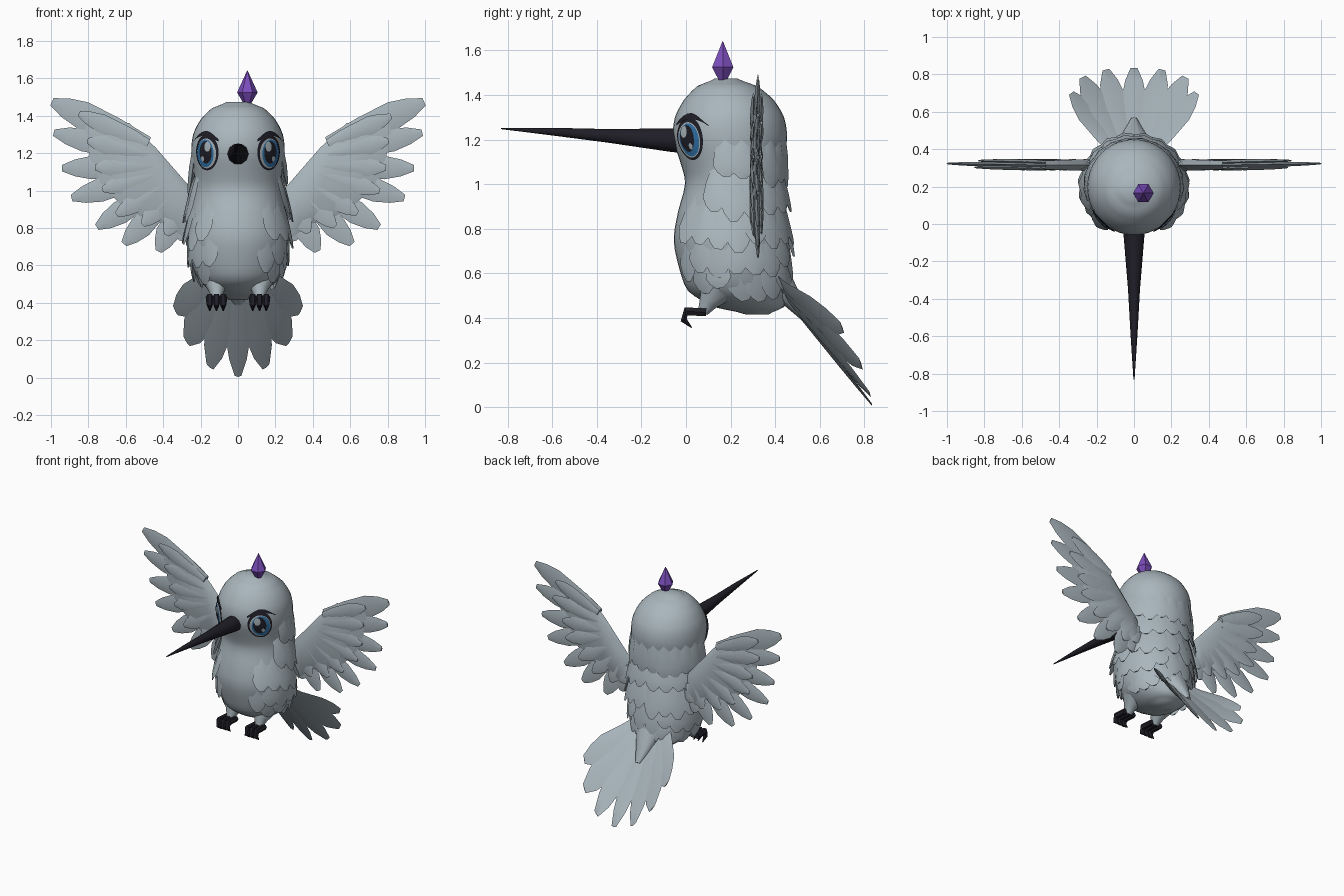
import bpy, bmesh, math, random
from mathutils import Vector

random.seed(4)
cube = bpy.data.objects.get("Cube")
if cube:
    bpy.data.objects.remove(cube)


def material(name, rgb):
    m = bpy.data.materials.new(name)
    m.use_nodes = True
    m.diffuse_color = (*rgb, 1)
    m.node_tree.nodes["Principled BSDF"].inputs["Base Color"].default_value = (*rgb, 1)
    return m


plumage = material("plumage_grey", (0.40, 0.47, 0.51))
charcoal = material("charcoal", (0.014, 0.013, 0.02))
purple = material("crest_purple", (0.2, 0.075, 0.5))
blue = material("iris_blue", (0.03, 0.17, 0.4))


def finish(bm, name, mats, angle=45, recalc=True):
    if recalc:
        bmesh.ops.recalc_face_normals(bm, faces=bm.faces)
    mesh = bpy.data.meshes.new(name)
    bm.to_mesh(mesh)
    bm.free()
    for m in mats:
        mesh.materials.append(m)
    if angle:
        mesh.shade_smooth()
        mesh.set_sharp_from_angle(angle=math.radians(angle))
    obj = bpy.data.objects.new(name, mesh)
    bpy.context.collection.objects.link(obj)
    return obj


def loft(bm, rings):
    """Skin a list of point rings and cap both ends."""
    loops = [[bm.verts.new(p) for p in ring] for ring in rings]
    for a, b in zip(loops, loops[1:]):
        for i in range(len(a)):
            j = (i + 1) % len(a)
            bm.faces.new((a[i], a[j], b[j], b[i]))
    bm.faces.new(loops[0][::-1])
    bm.faces.new(loops[-1])


def tube(bm, points, radii, sides):
    """Round tube along a path lying in a plane of constant x."""
    pts = [Vector(p) for p in points]
    rings = []
    for i, p in enumerate(pts):
        d = (pts[min(i + 1, len(pts) - 1)] - pts[max(i - 1, 0)]).normalized()
        side = Vector((1, 0, 0))
        up = d.cross(side)
        angles = [math.tau * k / sides for k in range(sides)]
        rings.append([p + (side * math.cos(t) + up * math.sin(t)) * radii[i] for t in angles])
    loft(bm, rings)


def blade(bm, root, tip, width, thick, normal):
    """Feather: a blade with a diamond section and a blunt narrow tip."""
    root, tip, normal = Vector(root), Vector(tip), Vector(normal)
    side = (tip - root).cross(normal).normalized() * width / 2
    lift = normal.normalized() * thick / 2
    rings = []
    for t, w, h in ((0, .5, .8), (.35, .85, 1), (.68, 1, .8), (.86, .72, .6), (1, .28, .3)):
        c = root.lerp(tip, t)
        rings.append([c + side * w, c + lift * h, c - side * w, c - lift * h])
    loft(bm, rings)


# Body profile: height, centre y, half depth, half width
PROFILE = [(.415, .32, .05, .05), (.45, .28, .16, .13), (.52, .23, .22, .21),
           (.62, .215, .245, .25), (.75, .2, .255, .27), (.88, .205, .24, .255),
           (1.0, .21, .215, .235), (1.08, .205, .225, .235), (1.2, .198, .255, .25),
           (1.3, .195, .245, .24), (1.38, .192, .2, .2), (1.44, .185, .135, .14),
           (1.475, .18, .05, .06)]


def section(z):
    """Smoothly interpolated body section at a height."""
    n = len(PROFILE)
    z = min(max(z, PROFILE[0][0]), PROFILE[-1][0])
    i = max(k for k in range(n - 1) if PROFILE[k][0] <= z)
    p0, p1, p2, p3 = (PROFILE[min(max(i + k, 0), n - 1)] for k in (-1, 0, 1, 2))
    t = (z - p1[0]) / (p2[0] - p1[0])
    return [.5 * (2 * b + (c - a) * t + (2 * a - 5 * b + 4 * c - d) * t ** 2
                  + (3 * b - a - 3 * c + d) * t ** 3)
            for a, b, c, d in zip(p0[1:], p1[1:], p2[1:], p3[1:])]


def surface(z, a, off=0):
    """Point on the body; the angle runs from the front towards +x."""
    yc, ry, rx = section(z)
    return Vector(((rx + off) * math.sin(a), yc - (ry + off) * math.cos(a), z))


# Body and head
bm = bmesh.new()
heights = [a[0] + (b[0] - a[0]) * k / 3 for a, b in zip(PROFILE, PROFILE[1:]) for k in range(3)]
heights.append(PROFILE[-1][0])
loft(bm, [[surface(z, math.tau * k / 40) for k in range(40)] for z in heights])
finish(bm, "body", [plumage], 60)

# Rows of body feathers: root height, tip height, first angle, count per side, tip lift
bm = bmesh.new()
ROWS = [(1.2, 1.0, 1.35, 6, .03), (1.08, .85, 1.15, 6, .03), (.95, .7, .6, 8, .03),
        (.8, .59, .5, 8, .025), (.68, .5, .8, 7, .03)]
for top, low, first, count, lift in ROWS:
    for s in (-1, 1):
        for k in range(count):
            a = s * (first + (math.pi - first) * (k + .4) / count)
            tip = low + random.uniform(-.03, .04)
            normal = (math.sin(a), -math.cos(a), 0)
            blade(bm, surface(top, a, -.012), surface(tip, a, lift), .12, .03, normal)
finish(bm, "body_feathers", [plumage])

# Wings: a lens-shaped panel, long flight feathers and two covert layers
PANEL = [(.18, .8), (.24, 1.0), (.44, 1.23), (.58, 1.36), (.8, 1.41), (.82, 1.31), (.79, 1.17),
         (.73, 1.03), (.63, .93), (.5, .85), (.38, .82), (.28, .74)]
TIPS = [(.995, 1.475), (.985, 1.31), (.94, 1.12), (.89, .96), (.755, .805), (.61, .715),
        (.425, .675), (.3, .73)]
ROOTS = [(.48, 1.25), (.48, 1.19), (.45, 1.13), (.42, 1.09), (.38, 1.04), (.33, 1.0),
         (.28, .97), (.24, .93)]
WING_Y = .315
for s, name in ((1, "left_wing"), (-1, "right_wing")):
    bm = bmesh.new()
    rim = [bm.verts.new((s * x, WING_Y, z)) for x, z in PANEL]
    for face in (-1, 1):
        inner = [bm.verts.new((s * (x * .7 + .13), WING_Y + face * (.036 - .026 * x), z * .7 + .315))
                 for x, z in PANEL]
        for i in range(len(rim)):
            j = (i + 1) % len(rim)
            bm.faces.new((rim[i], rim[j], inner[j], inner[i]))
        bm.faces.new(inner)
    for i, (root, tip) in enumerate(zip(ROOTS, TIPS)):
        r = Vector((s * root[0], WING_Y, root[1]))
        t = Vector((s * tip[0], WING_Y + .008, tip[1]))
        blade(bm, r, t, .15 if i == 0 else .125, .03, (0, 1, 0))
        for face in (-1, 1):
            shift = Vector((0, face * .018, 0))
            for reach, width in ((.68, .1), (.42, .09)):
                end = r.lerp(t, reach + random.uniform(-.04, .04))
                blade(bm, r + shift * .8, end + shift, width, .028, (0, 1, 0))
    finish(bm, name, [plumage])

# Tail: a fan of feathers, sloped down and curled up at the sides
bm = bmesh.new()
for x, y, w in ((0, .835, .13), (.15, .825, .135), (.275, .785, .135), (.335, .7, .11)):
    for s in ((-1, 1) if x else (1,)):
        blade(bm, (s * x * .22, .36, 0), (s * x, y, 0), w, .035, (0, 0, 1))
for v in bm.verts:
    x, y = v.co.x, v.co.y
    v.co.z += .556 - 1.256 * (y - .4) + 1.6 * x * x
finish(bm, "tail", [plumage])

# Tail root blending the fan into the back
bm = bmesh.new()
tube(bm, [(0, .36, .62), (0, .44, .53), (0, .56, .37)], [.09, .06, .012], 10)
for v in bm.verts:
    v.co.x *= 1.5
finish(bm, "tail_root", [plumage], 60)

# Beak
bm = bmesh.new()
tube(bm, [(0, 0, 1.195), (0, -.07, 1.198), (0, -.35, 1.217), (0, -.6, 1.236), (0, -.83, 1.25)],
     [.06, .055, .032, .018, .003], 10)
finish(bm, "beak", [charcoal])

# Crest gem
bm = bmesh.new()
tube(bm, [(.05, .165, 1.465), (.05, .165, 1.525), (.05, .165, 1.642)], [.02, .055, .001], 6)
finish(bm, "crest_gem", [purple], 0)

# Legs and clawed toes
for s, side in ((1, "left"), (-1, "right")):
    bm = bmesh.new()
    tube(bm, [(s * .115, .14, .53), (s * .115, .1, .47), (s * .115, .075, .425)],
         [.085, .045, .025], 10)
    finish(bm, side + "_leg", [plumage], 60)
    bm = bmesh.new()
    for k in (-1, 0, 1):
        x = s * .115 + k * .036
        tube(bm, [(x, .09, .425), (x, .0, .43), (x, -.01, .39), (x, .025, .357)],
             [.02, .022, .017, .003], 6)
    finish(bm, side + "_foot", [charcoal])

# Eyes: thin layered plates that follow the head
# angle shift, height shift, half angle, half height, lift, material slot
LAYERS = [(0, 0, .33, .097, .004, 0), (.0, -.006, .275, .08, .006, 1),
          (.02, -.006, .24, .074, .008, 2), (-.01, .0, .17, .06, .010, 0),
          (-.07, .03, .08, .027, .012, 1), (.07, -.035, .045, .014, .012, 1)]
for s, side in ((1, "left"), (-1, "right")):
    bm = bmesh.new()
    for da, dz, ha, hz, lift, slot in LAYERS:
        rings = []
        for r in (.02, .35, .7, 1):
            angles = [math.tau * k / 28 for k in range(28)]
            rings.append([bm.verts.new(surface(1.205 + dz + hz * r * math.sin(t),
                                               s * (.75 + da + ha * r * math.cos(t)), lift))
                          for t in angles])
        faces = [bm.faces.new(rings[0])]
        for a, b in zip(rings, rings[1:]):
            faces += [bm.faces.new((a[i - 1], a[i], b[i], b[i - 1])) for i in range(28)]
        for f in faces:
            f.material_index = slot
    # Brow stroke arching over the eye with an outer flick
    strip = []
    for k in range(9):
        t = k / 8
        z = 1.268 + .04 * math.sin(math.pi * t) - .005 * t
        h = .002 + .012 * math.sin(math.pi * min(t + .1, 1))
        a = s * (.42 + .78 * t)
        strip.append([bm.verts.new(surface(z + d, a, .009)) for d in (-h, h)])
    for p, q in zip(strip, strip[1:]):
        bm.faces.new((p[0], q[0], q[1], p[1]))
    bm.normal_update()
    for f in bm.faces:
        c = f.calc_center_median() - Vector((0, .2, 1.2))
        if f.normal.dot(c) < 0:
            f.normal_flip()
    finish(bm, side + "_eye", [charcoal, plumage, blue], 60, False)
